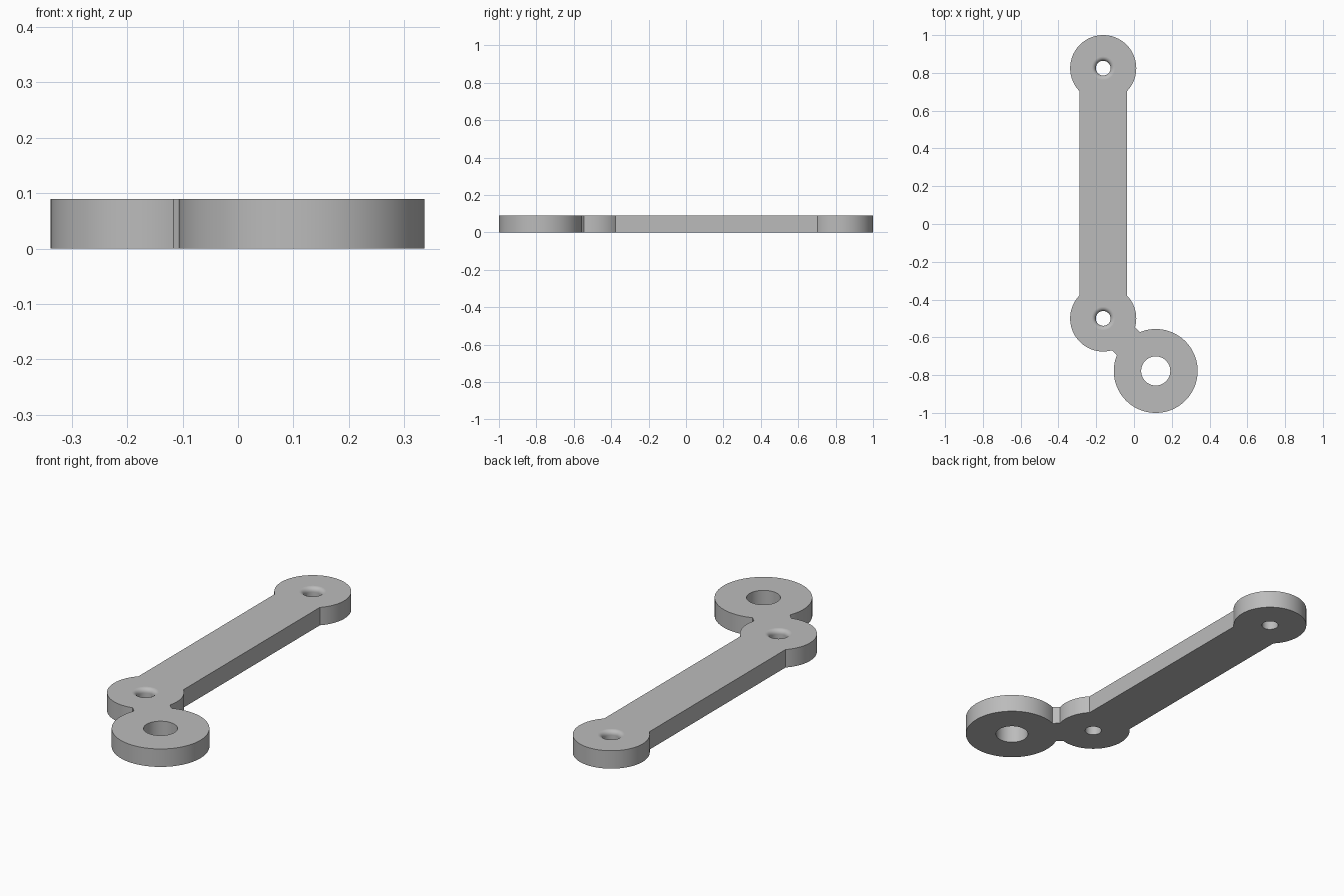
import bpy, bmesh
from math import sin, cos, radians, degrees, acos, asin, pi

if "Cube" in bpy.data.objects:
    bpy.data.objects.remove(bpy.data.objects["Cube"])

THICK = 0.09
TOP_EYE, LOW_EYE, RING = (-0.163, 0.825), (-0.163, -0.5), (0.115, -0.778)
EYE_R, RING_R = 0.175, 0.222
BAR_HALF, NECK_HALF = 0.125, 0.0865
PIN_R, PIN_ROUND, BORE_R = 0.039, 0.022, 0.077


def arc(centre, r, start, end, step=3.0):
    """Points along an arc, angles in degrees."""
    n = max(2, round(abs(end - start) / step))
    angles = [radians(start + (end - start) * i / n) for i in range(n + 1)]
    return [(centre[0] + r * cos(a), centre[1] + r * sin(a)) for a in angles]


def circle(centre, r):
    return arc(centre, r, 0, 360)[:-1]


def add_wall(bm, rings):
    """Join (points, z) rings with quads; return the first and last edge loops."""
    loops = [[bm.verts.new((x, y, z)) for x, y in pts] for pts, z in rings]
    n = len(loops[0])
    for a, b in zip(loops, loops[1:]):
        for i in range(n):
            j = (i + 1) % n
            bm.faces.new((a[i], a[j], b[j], b[i])).smooth = True
    return [[bm.edges.get((lp[i], lp[(i + 1) % n])) for i in range(n)]
            for lp in (loops[0], loops[-1])]


# Outline: two eyes joined by a bar, and a ring on a short diagonal neck
bar_a = degrees(acos(BAR_HALF / EYE_R))
eye_a = degrees(asin(NECK_HALF / EYE_R))
ring_a = degrees(asin(NECK_HALF / RING_R))
outline = (arc(TOP_EYE, EYE_R, -bar_a, 180 + bar_a)
           + arc(LOW_EYE, EYE_R, 180 - bar_a, 315 - eye_a)
           + arc(RING, RING_R, 135 + ring_a, 495 - ring_a)
           + arc(LOW_EYE, EYE_R, 315 + eye_a, 360 + bar_a))

bm = bmesh.new()
walls = [add_wall(bm, [(outline, 0), (outline, THICK)])]

# Plain bore through the ring
bore = circle(RING, BORE_R)
walls.append(add_wall(bm, [(bore, 0), (bore, THICK)]))

# Pin holes with a rounded upper rim
for centre in (TOP_EYE, LOW_EYE):
    rings = [(circle(centre, PIN_R), 0)]
    for i in range(9):
        t = i / 8 * pi / 2
        rings.append((circle(centre, PIN_R + PIN_ROUND * (1 - cos(t))),
                      THICK - PIN_ROUND * (1 - sin(t))))
    walls.append(add_wall(bm, rings))

# Flat bottom and top faces around the holes
for side in (0, 1):
    edges = [e for wall in walls for e in wall[side]]
    bmesh.ops.triangle_fill(bm, edges=edges, use_beauty=True,
                            normal=(0, 0, 1 if side else -1))
bmesh.ops.recalc_face_normals(bm, faces=bm.faces)
for e in bm.edges:
    e.smooth = e.calc_face_angle(0) < radians(30)

mesh = bpy.data.meshes.new("link_arm")
bm.to_mesh(mesh)
bm.free()
link = bpy.data.objects.new("link_arm", mesh)
bpy.context.collection.objects.link(link)

# Plain grey finish
grey = bpy.data.materials.new("grey")
grey.use_nodes = True
grey.diffuse_color = (0.5, 0.5, 0.5, 1)
grey.node_tree.nodes["Principled BSDF"].inputs["Base Color"].default_value = (0.5, 0.5, 0.5, 1)
mesh.materials.append(grey)
